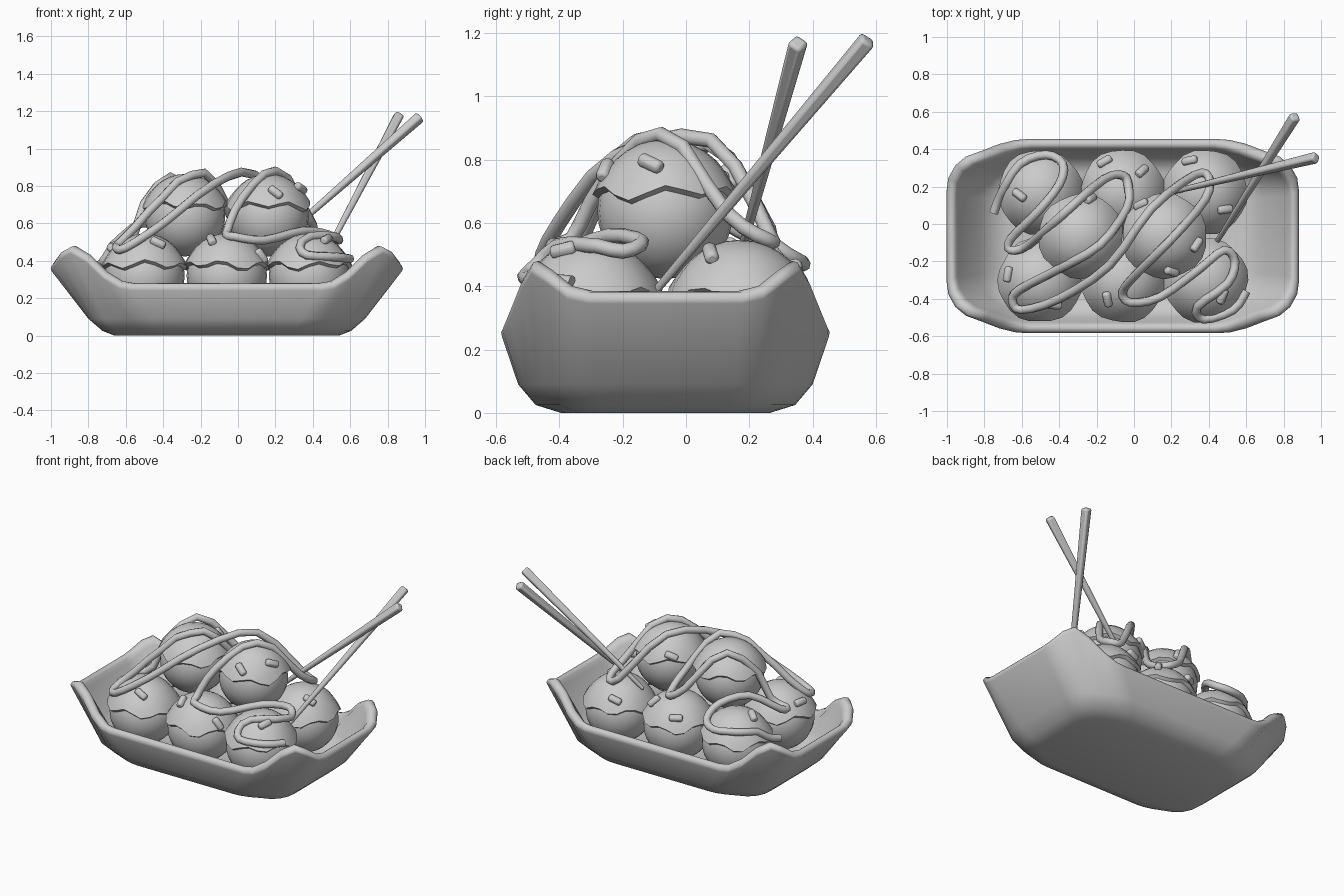
import bpy, bmesh, math, random
from mathutils import Vector

if "Cube" in bpy.data.objects:
    bpy.data.objects.remove(bpy.data.objects["Cube"])

random.seed(4)
CX, CY = -0.06, -0.065
R_BALL, R_CAP = 0.215, 0.226


def finish(name, bm, angle=40):
    bmesh.ops.recalc_face_normals(bm, faces=bm.faces[:])
    me = bpy.data.meshes.new(name)
    bm.to_mesh(me)
    bm.free()
    ob = bpy.data.objects.new(name, me)
    bpy.context.collection.objects.link(ob)
    smooth(ob, angle)
    return ob


def smooth(ob, angle):
    bpy.ops.object.select_all(action='DESELECT')
    ob.select_set(True)
    bpy.context.view_layer.objects.active = ob
    bpy.ops.object.shade_smooth_by_angle(angle=math.radians(angle))


# Tray: rounded-rectangle rings, rim raised at the ends and corners
# quarter outline as fraction of half size, with rim height
QUARTER = [(1, 0.0, 0.385), (1, 0.47, 0.385), (0.99, 0.60, 0.40), (0.95, 0.73, 0.45),
           (0.89, 0.82, 0.48), (0.80, 0.88, 0.43), (0.70, 0.95, 0.34),
           (0.61, 0.99, 0.29), (0.54, 1, 0.28), (0.0, 1, 0.28)]
OUTLINE = (QUARTER + [(-x, y, z) for x, y, z in QUARTER[-2::-1]]
           + [(-x, -y, z) for x, y, z in QUARTER[1:]]
           + [(x, -y, z) for x, y, z in QUARTER[-2:0:-1]])
# half x, half y, z, and whether z is measured from the rim
LEVELS = [(0.60, 0.33, 0, 0), (0.665, 0.41, 0.025, 0), (0.74, 0.465, 0.09, 0),
          (0.937, 0.516, -0.04, 1), (0.942, 0.519, -0.025, 1), (0.930, 0.508, -0.004, 1),
          (0.908, 0.487, 0, 1), (0.892, 0.470, -0.012, 1), (0.88, 0.460, -0.04, 1),
          (0.76, 0.435, 0.185, 0), (0.69, 0.40, 0.115, 0), (0.61, 0.34, 0.09, 0)]
bm = bmesh.new()
rings = []
for hx, hy, z, from_rim in LEVELS:
    rings.append([bm.verts.new((CX + hx * u, CY + hy * v, z + (h if from_rim else 0)))
                  for u, v, h in OUTLINE])
n = len(OUTLINE)
for a, b in zip(rings, rings[1:]):
    for i in range(n):
        j = (i + 1) % n
        bm.faces.new((a[i], a[j], b[j], b[i]))
bm.faces.new(rings[0])
bm.faces.new(rings[-1])
finish("tray", bm, 70)

# Dough balls, six below and two on top, each with a wavy sauce cap
BALLS = [Vector((CX + 0.44 * i, CY + s * 0.235, 0.32)) for i in (-1, 0, 1) for s in (-1, 1)]
BALLS += [Vector((CX + s * 0.223, CY, 0.638)) for s in (-1, 1)]


def sauce_cap(name, c):
    bm = bmesh.new()
    seg, rows = 24, 7
    phase = random.uniform(0, 6)
    top = bm.verts.new(c + Vector((0, 0, R_CAP)))
    prev = None
    for k in range(1, rows + 2):
        ring = []
        for i in range(seg):
            a = 2 * math.pi * i / seg
            wave = 0.08 * math.sin(6 * a + phase) + 0.04 * math.sin(3 * a + 2 * phase)
            edge = math.pi / 2 - 0.26 + wave
            t = edge * min(k, rows) / rows
            r = R_CAP + (0.010 if k == rows else 0.004 if k == rows - 1 else 0)
            if k > rows:                      # tuck the lip under
                t, r = edge + 0.05, R_BALL - 0.006
            ring.append(bm.verts.new(c + r * Vector((math.sin(t) * math.cos(a),
                                                     math.sin(t) * math.sin(a), math.cos(t)))))
        for i in range(seg):
            j = (i + 1) % seg
            if prev:
                bm.faces.new((prev[i], ring[i], ring[j], prev[j]))
            else:
                bm.faces.new((top, ring[i], ring[j]))
        prev = ring
    finish(name, bm, 50)


for k, c in enumerate(BALLS):
    bpy.ops.mesh.primitive_uv_sphere_add(segments=24, ring_count=16, radius=R_BALL, location=c)
    ball = bpy.context.object
    ball.name = f"dough_ball_{k + 1}"
    smooth(ball, 60)
    sauce_cap(f"sauce_cap_{k + 1}", c)


def surface(x, y):
    """Height and owner of the topmost cap at x, y."""
    best = (0, None)
    for c in BALLS:
        d2 = (x - c.x) ** 2 + (y - c.y) ** 2
        if d2 < R_CAP ** 2:
            best = max(best, (c.z + math.sqrt(R_CAP ** 2 - d2), c), key=lambda t: t[0])
    return best


# Drizzle: one long serpentine strand resting on the caps
PATH = [(-.75, .06, .37), (-.71, .16, .40), (-.61, .32, .47), (-.47, .37, .47), (-.38, .32, .50),
        (-.40, .21, .57), (-.52, .06, .60), (-.66, -.08, .49), (-.66, -.14, .48), (-.56, -.11, .53),
        (-.36, .07, .85), (-.16, .24, .62), (-.06, .26, .55), (-.03, .20, .56), (-.04, .08, .64),
        (-.18, -.11, .87), (-.40, -.24, .74), (-.61, -.35, .51), (-.65, -.41, .47), (-.60, -.46, .47),
        (-.40, -.40, .60), (-.13, -.22, .81), (.09, .08, .86), (.32, .26, .57), (.40, .25, .55),
        (.38, .13, .63), (.20, -.08, .88), (.02, -.26, .73), (-.06, -.36, .55), (-.02, -.42, .53),
        (.14, -.39, .51), (.35, -.24, .56), (.48, -.14, .54), (.54, -.20, .51), (.50, -.32, .53),
        (.34, -.44, .48), (.37, -.51, .43), (.53, -.46, .42), (.60, -.36, .41)]


def rounded(path, steps=3):
    """Catmull-Rom points through the path."""
    p = [Vector(q) for q in path]
    p = [p[0]] + p + [p[-1]]
    out = []
    for a, b, c, d in zip(p, p[1:], p[2:], p[3:]):
        for s in range(steps):
            t = s / steps
            out.append(0.5 * (2 * b + (c - a) * t + (2 * a - 5 * b + 4 * c - d) * t ** 2
                              + (3 * b - a - 3 * c + d) * t ** 3))
    return out + [p[-1]]


pts = rounded(PATH)
cu = bpy.data.curves.new("drizzle", 'CURVE')
cu.dimensions = '3D'
cu.bevel_depth = 0.024
cu.bevel_resolution = 2
cu.use_fill_caps = True
sp = cu.splines.new('POLY')
sp.points.add(len(pts) - 1)
for p, q in zip(sp.points, pts):
    p.co = (q.x, q.y, max(q.z, surface(q.x, q.y)[0] + 0.008), 1)
drizzle = bpy.data.objects.new("drizzle", cu)
bpy.context.collection.objects.link(drizzle)
bpy.ops.object.select_all(action='DESELECT')
drizzle.select_set(True)
bpy.context.view_layer.objects.active = drizzle
bpy.ops.object.convert(target='MESH')
smooth(bpy.context.object, 60)


def rod(name, a, b, ra, rb, bevel, sides):
    """Tapered bevelled rod from a to b."""
    a, b = Vector(a), Vector(b)
    bpy.ops.mesh.primitive_cone_add(vertices=sides, radius1=ra, radius2=rb, depth=(b - a).length,
                                    location=(a + b) / 2)
    ob = bpy.context.object
    ob.name = name
    ob.rotation_euler = (b - a).to_track_quat('Z', 'Y').to_euler()
    mod = ob.modifiers.new("soft_edges", 'BEVEL')
    mod.width, mod.segments = bevel, 2
    smooth(ob, 40)


# Topping bits: x, y, direction in plan (degrees)
BITS = [(-.61, .155, -30), (-.67, -.27, 80), (-.43, -.43, -20), (-.14, -.40, 90), (.12, -.39, -15),
        (.20, -.25, -50), (.33, -.11, 35), (.04, .10, -10), (-.235, .13, 65), (-.155, .33, 30),
        (.04, .28, 45), (.30, .335, -10), (.485, .08, -5), (.47, -.385, 75)]
for k, (x, y, deg) in enumerate(BITS):
    z, c = surface(x, y)
    p = Vector((x, y, z))
    normal = (p - c).normalized()
    d = Vector((math.cos(math.radians(deg)), math.sin(math.radians(deg)), 0))
    d = (d - normal * d.dot(normal)).normalized() * 0.042
    p += normal * 0.006
    rod(f"topping_bit_{k + 1}", p - d, p + d, 0.026, 0.026, 0.012, 6)

# Two chopsticks
rod("chopstick_1", (.44, -.10, .38), (.862, .575, 1.18), 0.018, 0.036, 0.012, 4)
rod("chopstick_2", (.20, .17, .49), (.975, .355, 1.17), 0.018, 0.036, 0.012, 4)
